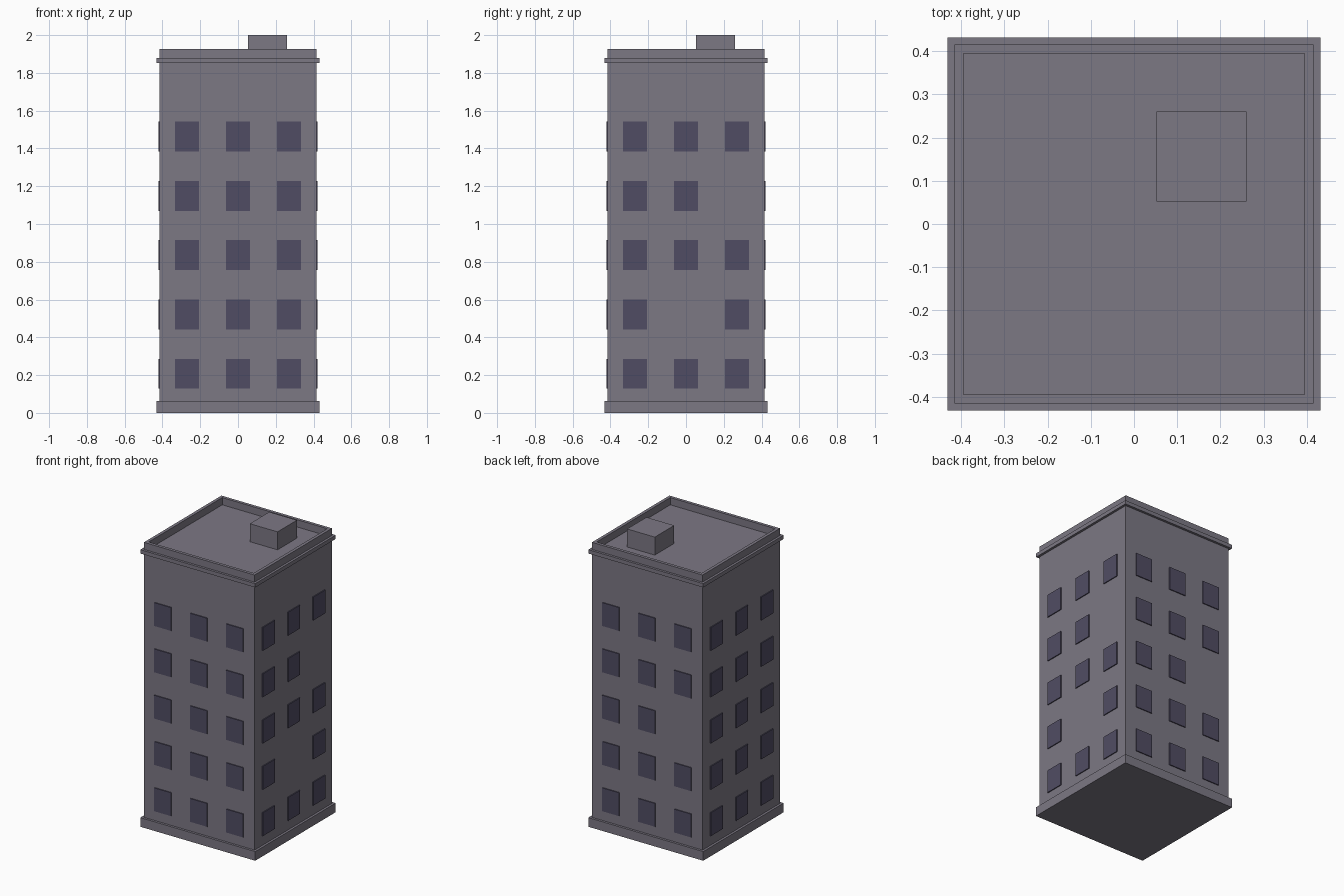
import bpy, bmesh
from mathutils import Matrix, Vector

if "Cube" in bpy.data.objects:
    bpy.data.objects.remove(bpy.data.objects["Cube"])


def material(name, rgb):
    m = bpy.data.materials.new(name)
    m.diffuse_color = (*rgb, 1)
    m.use_nodes = True
    m.node_tree.nodes["Principled BSDF"].inputs["Base Color"].default_value = m.diffuse_color
    return m


WALL = material("grey_stone", (0.202, 0.188, 0.231))
GLASS = material("dark_window", (0.081, 0.073, 0.125))


def add_box(bm, lo, hi):
    lo, hi = Vector(lo), Vector(hi)
    size = hi - lo
    bmesh.ops.create_cube(bm, size=1, matrix=Matrix.Translation((lo + hi) / 2)
                          @ Matrix.Diagonal((*size, 1)))


def finish(bm, name, mat):
    me = bpy.data.meshes.new(name)
    bm.to_mesh(me)
    bm.free()
    me.materials.append(mat)
    ob = bpy.data.objects.new(name, me)
    bpy.context.collection.objects.link(ob)
    return ob


def box(name, lo, hi):
    bm = bmesh.new()
    add_box(bm, lo, hi)
    return finish(bm, name, WALL)


HALF, TRIM, INNER = 0.415, 0.431, 0.385
ROOF, PARAPET = 1.878, 1.927

# Tower walls, with the roof sunk behind a parapet
bm = bmesh.new()
add_box(bm, (-HALF, -HALF, 0), (HALF, HALF, PARAPET))
top = max(bm.faces, key=lambda f: f.calc_center_median().z)
bmesh.ops.inset_region(bm, faces=[top], thickness=HALF - INNER)
deck = bmesh.ops.extrude_face_region(bm, geom=[top])["geom"]
bmesh.ops.delete(bm, geom=[top], context="FACES")
for v in deck:
    if isinstance(v, bmesh.types.BMVert):
        v.co.z = ROOF
bmesh.ops.recalc_face_normals(bm, faces=bm.faces)
finish(bm, "tower", WALL)

# Plinth at the foot
box("plinth", (-TRIM, -TRIM, 0), (TRIM, TRIM, 0.062))

# Cornice band: four bars around the walls
bm = bmesh.new()
Z0, Z1 = 1.853, 1.879
for s in (-1, 1):
    a, b = sorted((s * (HALF - 0.01), s * TRIM))
    add_box(bm, (-TRIM, a, Z0), (TRIM, b, Z1))
    add_box(bm, (a, -HALF + 0.01, Z0), (b, HALF - 0.01, Z1))
finish(bm, "cornice", WALL)

# Rooftop hut
box("roof_hut", (0.052, 0.052, ROOF - 0.01), (0.26, 0.26, 2.0))

# Windows: (column, row) gaps per side; columns run left to right from outside
SIDES = {"front": (0, ()), "right": (90, ((2, 3), (1, 1))),
         "back": (180, ((2, 2),)), "left": (270, ())}
for side, (angle, gaps) in SIDES.items():
    bm = bmesh.new()
    for col in range(3):
        for row in range(5):
            if (col, row) in gaps:
                continue
            x, z = (col - 1) * 0.27, 0.207 + row * 0.314
            add_box(bm, (x - 0.0635, -HALF - 0.0065, z - 0.079),
                    (x + 0.0635, -HALF + 0.002, z + 0.079))
    bm.transform(Matrix.Rotation(angle * 3.14159265 / 180, 4, "Z"))
    finish(bm, side + "_windows", GLASS)
